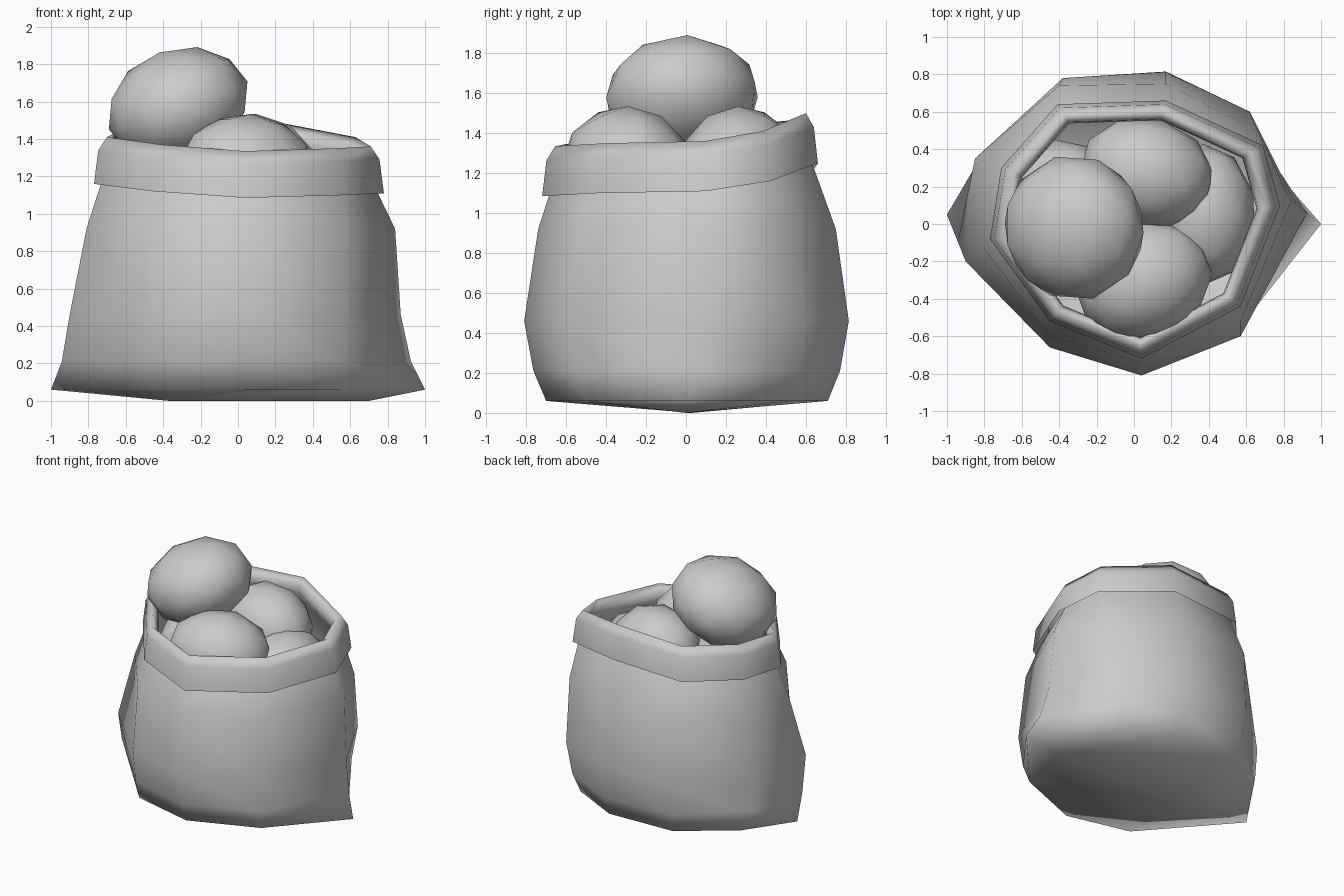
import bpy, bmesh, math
from mathutils import Vector

if "Cube" in bpy.data.objects:
    bpy.data.objects.remove(bpy.data.objects["Cube"])

# Nine-sided outlines of the sack at a few heights (x, y)
BASE = [(-1, .05), (-.76, .40), (-.37, .69), (.17, .71), (.55, .52),
        (1, 0), (.55, -.5), (.04, -.70), (-.45, -.58)]
BELLY = [(-.90, -.20), (-.85, .35), (-.38, .78), (.17, .815), (.62, .60),
         (.87, .10), (.57, -.60), (.04, -.81), (-.45, -.66)]
SHOULDER = [(-.81, -.12), (-.77, .33), (-.40, .74), (.17, .75), (.66, .50),
            (.84, .12), (.57, -.52), (.04, -.74), (-.45, -.60)]
RIM = [(-.77, -.08), (-.71, .30), (-.41, .64), (.17, .66), (.69, .42),
       (.78, .10), (.57, -.44), (.04, -.72), (-.45, -.52)]
HEM_Z = [1.16, 1.19, 1.22, 1.25, 1.16, 1.11, 1.10, 1.085, 1.12]


def flat_ring(outline, z):
    return [Vector((x, y, z)) for x, y in outline]


def rim_ring(scale, dz):
    return [Vector((x * scale, y * scale, z + dz)) for (x, y), z in zip(RIM, HEM_Z)]


def finish(bm, name, angle):
    bmesh.ops.recalc_face_normals(bm, faces=bm.faces)
    mesh = bpy.data.meshes.new(name)
    bm.to_mesh(mesh)
    bm.free()
    ob = bpy.data.objects.new(name, mesh)
    bpy.context.collection.objects.link(ob)
    bpy.ops.object.select_all(action='DESELECT')
    ob.select_set(True)
    bpy.context.view_layer.objects.active = ob
    bpy.ops.object.shade_smooth_by_angle(angle=math.radians(angle))
    return ob


# Sack: one continuous cloth, up the body, inside the mouth and folded back down
base, belly = flat_ring(BASE, .06), flat_ring(BELLY, .46)
low = [a.lerp(b, .58) for a, b in zip(base, belly)]
for v in low:
    v.z = .21
rings = [base, low, belly, flat_ring(SHOULDER, .92),
         rim_ring(.94, .03), rim_ring(.84, .14), rim_ring(.85, .21),
         rim_ring(.91, .25), rim_ring(.97, .18), rim_ring(1, 0)]
bm = bmesh.new()
loops = [[bm.verts.new(p) for p in ring] for ring in rings]
for lo, hi in zip(loops, loops[1:]):
    for i in range(9):
        j = (i + 1) % 9
        bm.faces.new((lo[i], lo[j], hi[j], hi[i]))

# Underside: sags to a ridge along x
left, right = bm.verts.new((-.37, .03, 0)), bm.verts.new((.70, 0, 0))
for i in range(9):
    a, b = loops[0][i], loops[0][(i + 1) % 9]
    pa, pb = [left if v.co.x < .1 else right for v in (a, b)]
    bm.faces.new((a, b, pb) if pa is pb else (a, b, pb, pa))
finish(bm, "sack", 180)

# Potatoes: low-poly lumps (centre, radii, tilt about y, turn about z)
POTATOES = {
    "potato_top": ((-.32, -.02, 1.58), (.385, .385, .295), -20, 15),
    "potato_front": ((.05, -.30, 1.24), (.37, .31, .29), 5, 20),
    "potato_back": ((.07, .27, 1.24), (.36, .29, .29), 5, -15),
    "potato_right": ((.37, .05, 1.05), (.28, .37, .28), 8, 0),
    "potato_left": ((-.36, .08, 1.07), (.30, .37, .27), 0, 10),
}
for name, (centre, radii, tilt, turn) in POTATOES.items():
    bm = bmesh.new()
    bmesh.ops.create_icosphere(bm, subdivisions=2, radius=1.02)
    bmesh.ops.scale(bm, vec=radii, verts=bm.verts)
    ob = finish(bm, name, 80)
    ob.location = centre
    ob.rotation_euler = (0, math.radians(tilt), math.radians(turn))
